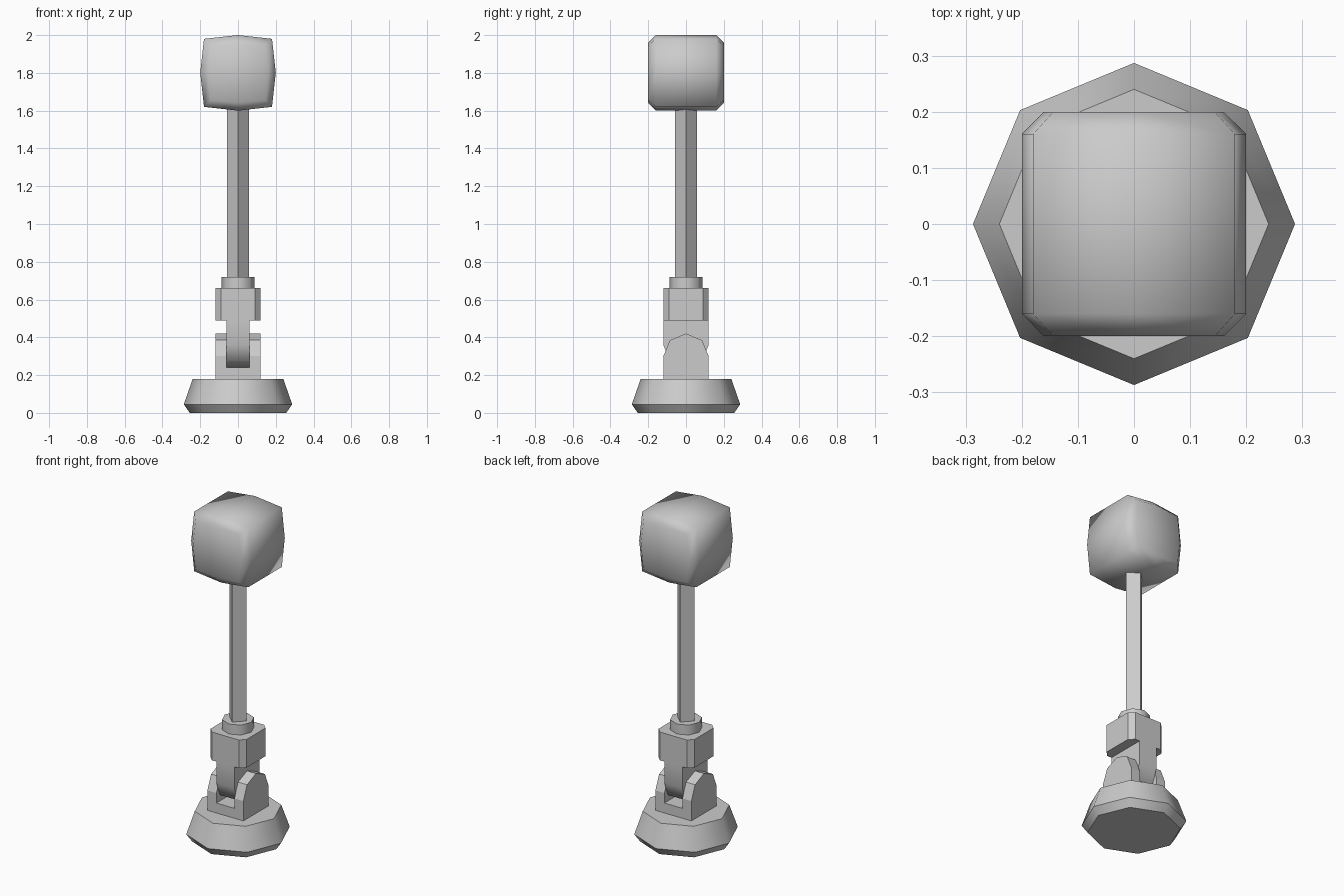
import bpy, math

if "Cube" in bpy.data.objects:
    bpy.data.objects.remove(bpy.data.objects["Cube"])


def make(name, verts, faces, angle=None):
    me = bpy.data.meshes.new(name)
    me.from_pydata(verts, [], faces)
    ob = bpy.data.objects.new(name, me)
    bpy.context.collection.objects.link(ob)
    bpy.ops.object.select_all(action='DESELECT')
    ob.select_set(True)
    bpy.context.view_layer.objects.active = ob
    bpy.ops.object.mode_set(mode='EDIT')
    bpy.ops.mesh.select_all(action='SELECT')
    bpy.ops.mesh.normals_make_consistent(inside=False)
    bpy.ops.object.mode_set(mode='OBJECT')
    if angle:
        bpy.ops.object.shade_smooth_by_angle(angle=math.radians(angle))
    return ob


def loft(name, rings, angle=None):
    """Skin equal-length rings of points and cap both ends."""
    n = len(rings[0])
    verts = [p for r in rings for p in r]
    faces = [(k * n + i, k * n + (i + 1) % n, (k + 1) * n + (i + 1) % n, (k + 1) * n + i)
             for k in range(len(rings) - 1) for i in range(n)]
    faces += [tuple(range(n)), tuple(range(len(verts) - n, len(verts)))]
    return make(name, verts, faces, angle)


def circle(n, r, z):
    return [(r * math.cos(2 * math.pi * i / n), r * math.sin(2 * math.pi * i / n), z) for i in range(n)]


def lathe(name, n, profile, angle=None):
    return loft(name, [circle(n, r, z) for r, z in profile], angle)


def side_extrude(name, outline, x0, x1, angle=None):
    """Extrude a (y, z) outline along x."""
    return loft(name, [[(x, y, z) for y, z in outline] for x in (x0, x1)], angle)


R = 0.12
D = R * math.sqrt(0.5)

# octagonal foot
lathe("base", 8, [(0.255, 0), (0.287, 0.045), (0.24, 0.18)], 50)

# fork on the foot: floor block and two rounded cheeks
side_extrude("fork_floor", [(-R, 0.18), (R, 0.18), (R, 0.24), (-R, 0.24)], -0.06, 0.06)
cheek = [(-R, 0.18), (R, 0.18), (R, 0.30), (D, 0.30 + D), (0, 0.42), (-D, 0.30 + D), (-R, 0.30)]
for side, label in ((-1, "left"), (1, "right")):
    side_extrude("fork_cheek_" + label, cheek, side * 0.06, side * R)

# hinge tongue between the cheeks
tongue = [(-R, 0.49), (-R, 0.36), (-D, 0.36 - D), (0, 0.24), (D, 0.36 - D), (R, 0.36), (R, 0.49)]
side_extrude("hinge_tongue", tongue, -0.06, 0.06, 50)

# socket block with chamfered upright corners
a, b = 0.12, 0.09
plan = [(b, -a), (a, -b), (a, b), (b, a), (-b, a), (-a, b), (-a, -b), (-b, -a)]
loft("socket_block", [[(x, y, z) for x, y in plan] for z in (0.49, 0.66)])

# collar and square shaft
lathe("collar", 8, [(0.088, 0.66), (0.088, 0.72)], 50)
lathe("shaft", 4, [(0.057, 0.72), (0.057, 1.62)])

# knob: bulged square section running front to back, bevelled ends
section = [(0.2, 0), (0.18, 0.18), (0, 0.2), (-0.18, 0.18),
           (-0.2, 0), (-0.18, -0.18), (0, -0.2), (0.18, -0.18)]
loft("knob", [[(x * s, y, 1.8 + z * s) for x, z in section]
              for y, s in ((-0.2, 0.8), (-0.16, 1), (0.16, 1), (0.2, 0.8))], 85)
